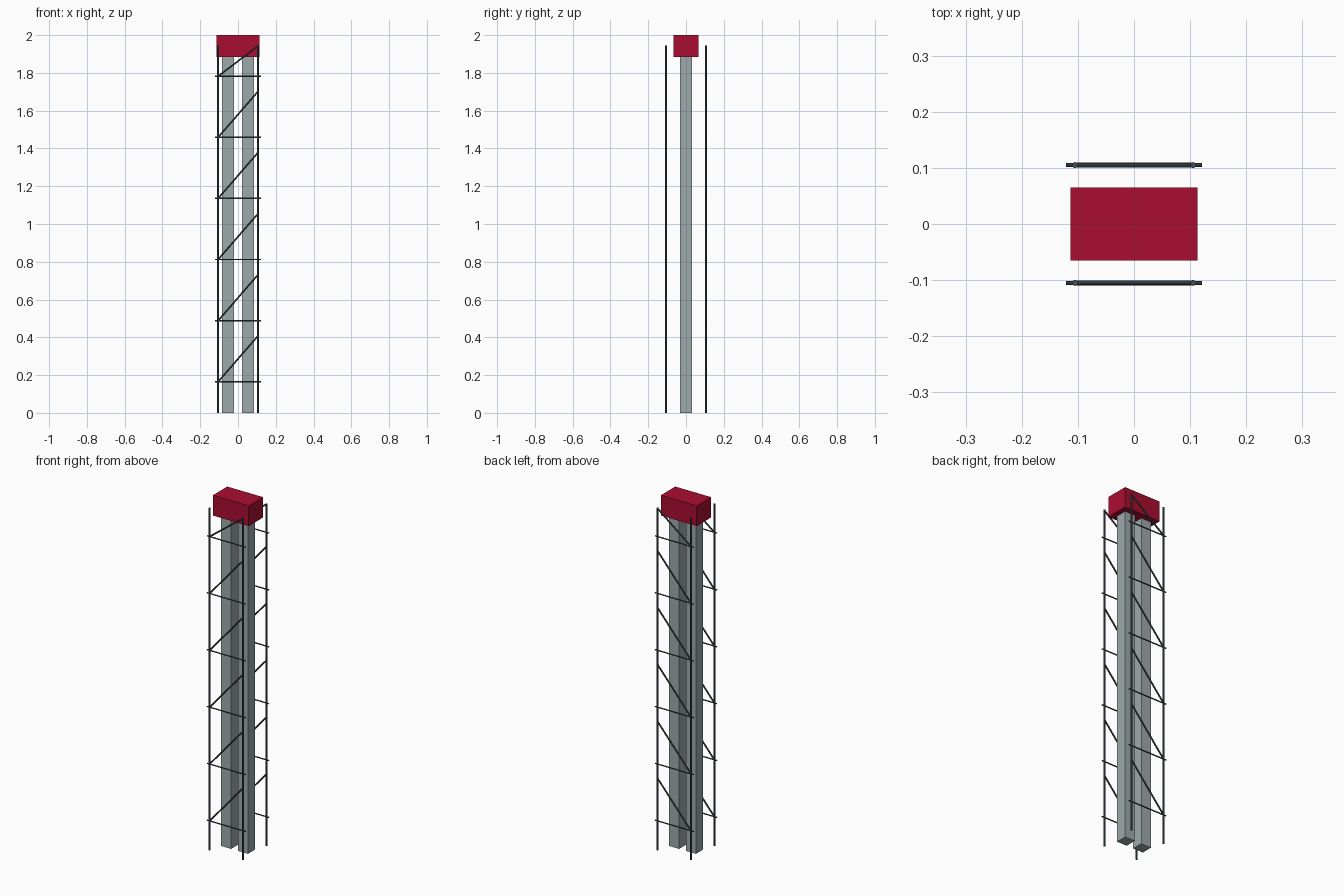
import bpy
from mathutils import Vector

if "Cube" in bpy.data.objects:
    bpy.data.objects.remove(bpy.data.objects["Cube"])

def material(name, color):
    m = bpy.data.materials.new(name)
    m.diffuse_color = (*color, 1)
    m.use_nodes = True
    m.node_tree.nodes["Principled BSDF"].inputs["Base Color"].default_value = m.diffuse_color
    return m

RED = material("red", (0.40, 0.004, 0.03))
GREY = material("column_grey", (0.34, 0.40, 0.41))
STEEL = material("dark_steel", (0.055, 0.075, 0.085))

def box(name, lo, hi, mat):
    lo, hi = Vector(lo), Vector(hi)
    bpy.ops.mesh.primitive_cube_add(size=1, location=(lo + hi) / 2)
    o = bpy.context.object
    o.name = name
    o.scale = hi - lo
    bpy.ops.object.transform_apply(location=False, rotation=False, scale=True)
    o.data.materials.append(mat)

def rod(name, a, b, r):
    a, b = Vector(a), Vector(b)
    d = b - a
    bpy.ops.mesh.primitive_cylinder_add(vertices=8, radius=r, depth=d.length,
                                        location=(a + b) / 2)
    o = bpy.context.object
    o.name = name
    o.rotation_euler = d.to_track_quat('Z', 'Y').to_euler()
    o.data.materials.append(STEEL)

# Head block and the two square columns
box("top_block", (-0.113, -0.065, 1.885), (0.113, 0.065, 2.0), RED)
for side, x in (("left", -0.053), ("right", 0.053)):
    box(side + "_column", (x - 0.0315, -0.0315, 0), (x + 0.0315, 0.0315, 1.885), GREY)

# Front and back lattice frames
X, TOP = 0.105, 1.945
for face, y in (("front", -0.105), ("back", 0.105)):
    for side, x in (("left", -X), ("right", X)):
        rod(f"{face}_{side}_upright", (x, y, 0), (x, y, TOP), 0.0055)
    for i in range(6):
        z = 0.165 + i * 0.3235
        rod(f"{face}_rung_{i + 1}", (-0.121, y, z), (0.121, y, z), 0.0035)
        rod(f"{face}_brace_{i + 1}", (-X, y, z), (X, y, min(z + 0.242, TOP - 0.003)), 0.0045)
